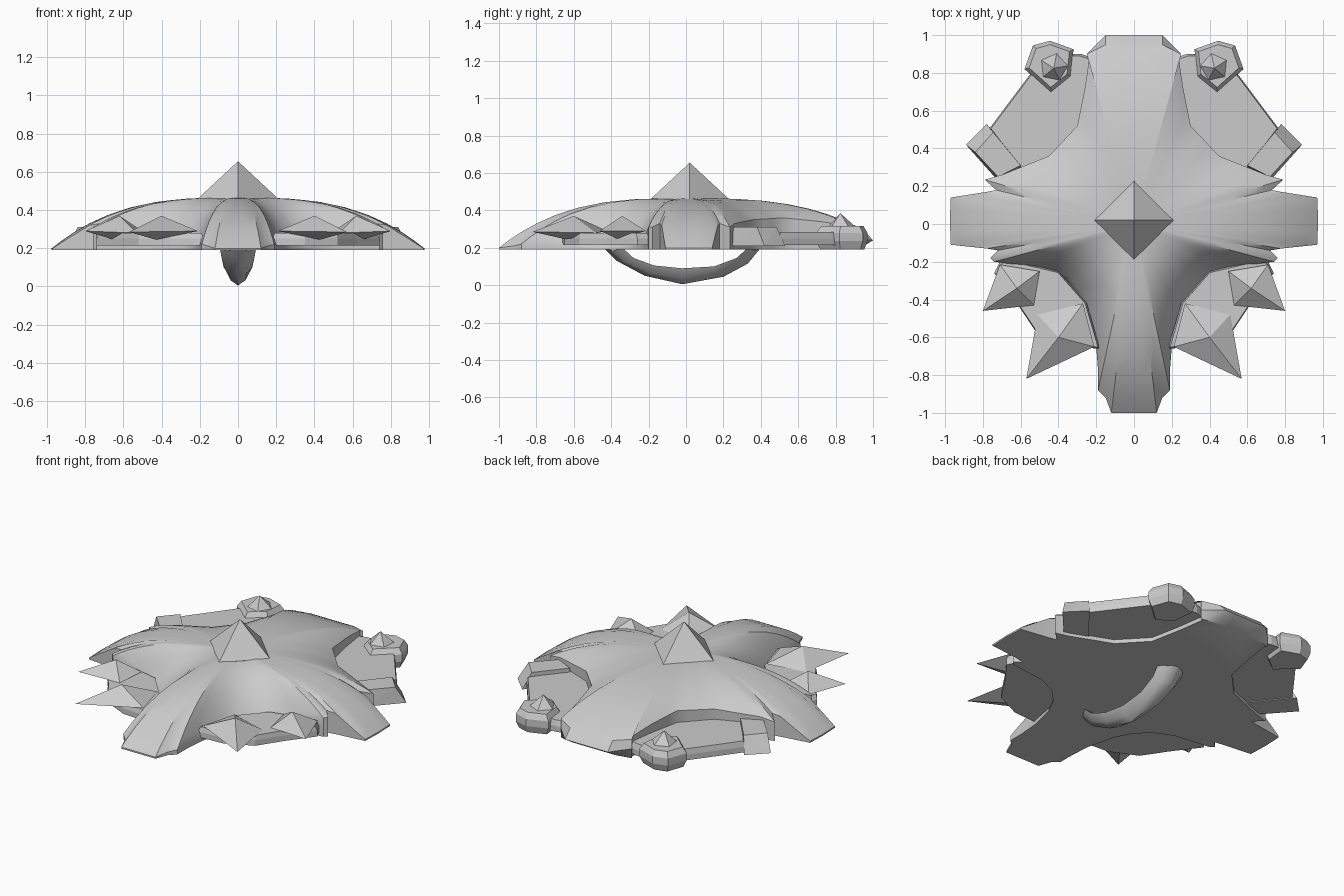
import bpy, bmesh, math
from mathutils import Vector

if "Cube" in bpy.data.objects:
    bpy.data.objects.remove(bpy.data.objects["Cube"], do_unlink=True)

grey = bpy.data.materials.new("plain grey")
grey.use_nodes = True
colour = (0.6, 0.6, 0.6, 1)
grey.diffuse_color = colour
grey.node_tree.nodes["Principled BSDF"].inputs["Base Color"].default_value = colour

FLOOR = 0.19


def finish(name, bm, mirror=False, smooth=None):
    """Turn a bmesh into a named object, optionally mirrored in x."""
    bmesh.ops.recalc_face_normals(bm, faces=bm.faces)
    mesh = bpy.data.meshes.new(name)
    bm.to_mesh(mesh)
    bm.free()
    mesh.materials.append(grey)
    obj = bpy.data.objects.new(name, mesh)
    bpy.context.collection.objects.link(obj)
    if mirror:
        obj.modifiers.new("Mirror", "MIRROR").use_axis[0] = True
    if smooth:
        bpy.ops.object.select_all(action="DESELECT")
        obj.select_set(True)
        bpy.context.view_layer.objects.active = obj
        bpy.ops.object.shade_smooth_by_angle(angle=math.radians(smooth))
    return obj


def loft(bm, rings, closed_ends=True):
    """Join equal-length rings of points with quads."""
    loops = [[bm.verts.new(p) for p in ring] for ring in rings]
    for a, b in zip(loops, loops[1:]):
        n = len(a)
        for i in range(n):
            j = (i + 1) % n
            bm.faces.new((a[i], a[j], b[j], b[i]))
    if closed_ends:
        bm.faces.new(loops[0])
        bm.faces.new(loops[-1])
    return loops


def scaled(outline, factor, z):
    """Outline scaled about its middle, at height z."""
    cx = sum(p[0] for p in outline) / len(outline)
    cy = sum(p[1] for p in outline) / len(outline)
    return [(cx + (x - cx) * factor, cy + (y - cy) * factor, z) for x, y in outline]


def slab(name, outline, levels):
    """Mirrored slab from (scale, height) levels of one outline."""
    bm = bmesh.new()
    loft(bm, [scaled(outline, f, z) for f, z in levels])
    finish(name, bm, mirror=True)


def hull_pod_spike(name, points):
    """Mirrored convex solid from a few points."""
    bm = bmesh.new()
    for p in points:
        bm.verts.new(p)
    bmesh.ops.convex_hull(bm, input=bm.verts)
    finish(name, bm, mirror=True)


# Domed hull: left rim from nose to stern, as x, y, rim height
rim = [
    (0.12, -1.0, 0.20), (0.15, -0.92, 0.21), (0.19, -0.88, 0.22), (0.19, -0.78, 0.23),
    (0.20, -0.65, 0.22), (0.24, -0.48, 0.20), (0.29, -0.38, 0.20), (0.37, -0.29, 0.21),
    (0.50, -0.23, 0.24), (0.74, -0.20, 0.31), (0.76, -0.18, 0.31), (0.72, -0.14, 0.33),
    (0.78, -0.13, 0.32), (0.97, -0.11, 0.20), (0.975, 0.02, 0.20), (0.97, 0.14, 0.20),
    (0.78, 0.17, 0.32), (0.73, 0.18, 0.33), (0.79, 0.235, 0.31), (0.70, 0.26, 0.33),
    (0.45, 0.36, 0.35), (0.30, 0.52, 0.36), (0.26, 0.72, 0.34), (0.235, 0.89, 0.315),
    (0.25, 0.90, 0.31), (0.15, 0.95, 0.295),
]
outline = [Vector(p) for p in rim]
outline += [Vector((-p.x, p.y, p.z)) for p in reversed(outline)]
fine = []
for a, b in zip(outline, outline[1:] + outline[:1]):
    steps = max(1, round((b.xy - a.xy).length / 0.08))
    fine += [a.lerp(b, k / steps) for k in range(steps)]


def stern(p, shift):
    return (p.x, p.y + (shift if p.y > 0.9 else 0))


bm = bmesh.new()
rings = [[(*stern(p, -0.03), FLOOR) for p in fine],
         [(*stern(p, 0.05), 0.24 if p.y > 0.9 else (p.z + FLOOR) / 2) for p in fine]]
for t in (1, 0.95, 0.88, 0.8, 0.7, 0.58, 0.44, 0.28, 0.1):
    rings.append([(p.x * t, p.y * t, p.z + (0.465 - p.z) * (1 - t ** 3)) for p in fine])
loft(bm, rings)
finish("hull", bm, smooth=35)

# Central top pyramid
bm = bmesh.new()
r = 0.21
base = [(r, 0.02), (0, 0.02 + r), (-r, 0.02), (0, 0.02 - r)]
low, top = loft(bm, [[(x, y, 0.42) for x, y in base], [(x, y, 0.46) for x, y in base]], False)
apex = bm.verts.new((0, 0.02, 0.655))
for i in range(4):
    bm.faces.new((top[i], top[(i + 1) % 4], apex))
finish("top_pyramid", bm)

# Curved keel: y, outer height, inner y, inner height, half width
keel = [
    (-0.44, 0.20, -0.34, 0.20, 0.095), (-0.37, 0.13, -0.28, 0.145, 0.085),
    (-0.22, 0.05, -0.17, 0.105, 0.075), (-0.02, 0.005, -0.02, 0.09, 0.065),
    (0.20, 0.045, 0.15, 0.10, 0.075), (0.33, 0.115, 0.27, 0.145, 0.085),
    (0.40, 0.20, 0.33, 0.20, 0.095),
]
bm = bmesh.new()
loft(bm, [[(-w, yi, zi), (-w * 0.6, (y + yi) / 2, (z + zi) / 2 - 0.015), (0, y, z),
           (w * 0.6, (y + yi) / 2, (z + zi) / 2 - 0.015), (w, yi, zi)]
          for y, z, yi, zi, w in keel])
finish("keel", bm, smooth=50)

# Rear decks, pods and blocks
slab("rear_deck",
     [(0.22, 0.88), (0.28, 0.90), (0.46, 0.90), (0.56, 0.78), (0.77, 0.50),
      (0.60, 0.28), (0.42, 0.34), (0.27, 0.52)],
     [(1, 0.215), (1, 0.25), (0.96, 0.285)])
slab("rear_pod",
     [(0.44, 0.695), (0.58, 0.82), (0.535, 0.945), (0.445, 0.97), (0.32, 0.925), (0.335, 0.78)],
     [(0.85, 0.19), (1, 0.235), (1, 0.28), (0.82, 0.315)])
hull_pod_spike("rear_pod_pyramid",
               [(0.425 + 0.08 * math.cos(math.radians(a)), 0.83 + 0.08 * math.sin(math.radians(a)), 0.31)
                for a in range(30, 390, 72)] + [(0.425, 0.825, 0.385)])
hull_pod_spike("rear_block",
               [(0.59, 0.30, 0.21), (0.78, 0.53, 0.21), (0.89, 0.42, 0.21), (0.73, 0.24, 0.21),
                (0.60, 0.31, 0.31), (0.745, 0.485, 0.31), (0.84, 0.38, 0.31), (0.72, 0.25, 0.31)])

# Front decks and spikes
slab("front_deck",
     [(0.18, -0.66), (0.35, -0.65), (0.52, -0.57), (0.62, -0.42), (0.74, -0.26), (0.70, -0.18),
      (0.40, -0.25), (0.25, -0.42)],
     [(1, 0.215), (1, 0.25), (0.96, 0.28)])
hull_pod_spike("front_spike",
               [(0.57, -0.82, 0.285), (0.21, -0.65, 0.29), (0.51, -0.48, 0.28),
                (0.40, -0.60, 0.37), (0.27, -0.42, 0.29), (0.43, -0.64, 0.245)])
hull_pod_spike("side_spike",
               [(0.80, -0.46, 0.29), (0.53, -0.43, 0.28), (0.71, -0.215, 0.29),
                (0.62, -0.34, 0.37), (0.50, -0.25, 0.29), (0.65, -0.36, 0.245)])
